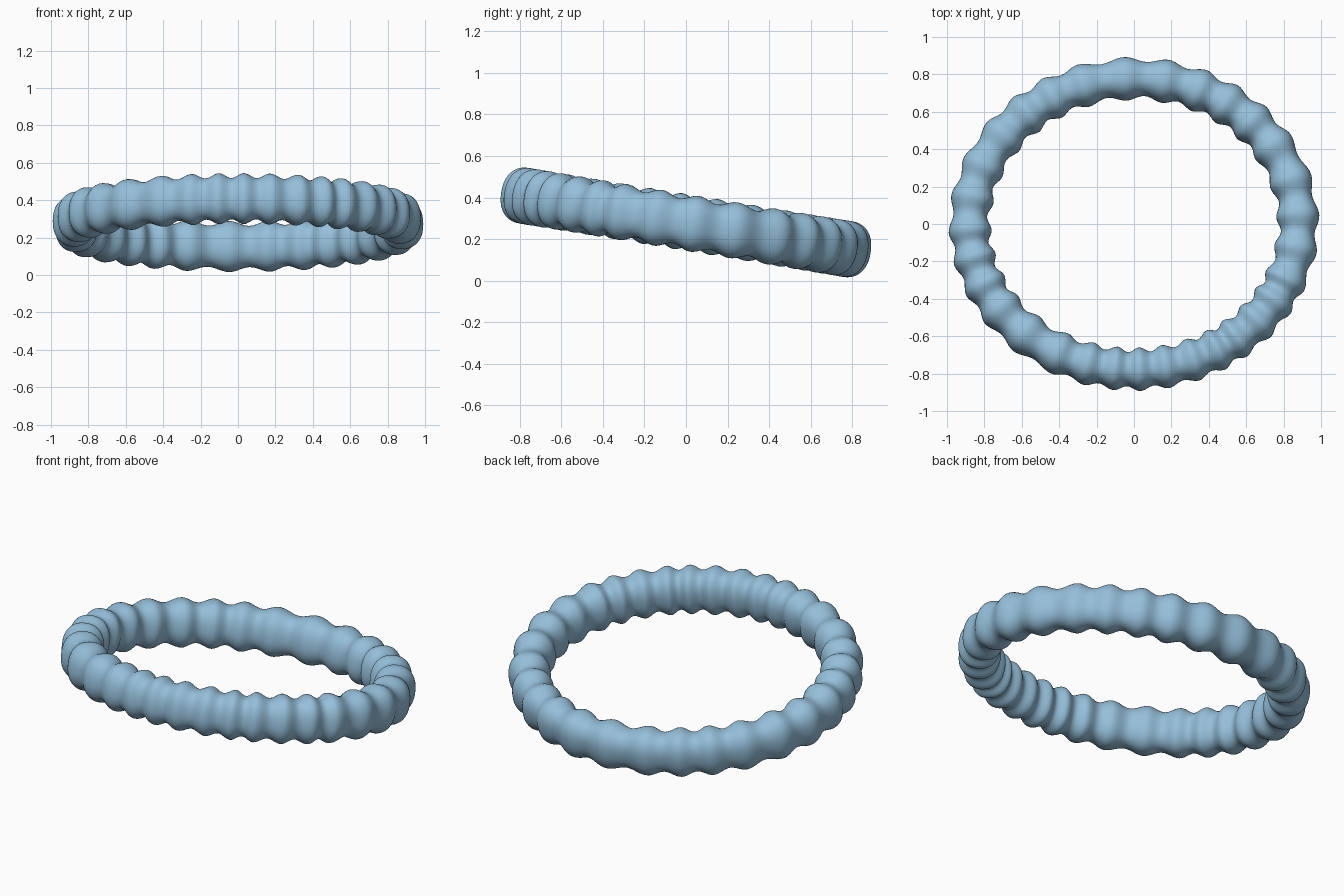
import bpy, bmesh, math
from mathutils import Vector

cube = bpy.data.objects.get("Cube")
if cube:
    bpy.data.objects.remove(cube)

blue = bpy.data.materials.new("pale_blue")
blue.use_nodes = True
blue.diffuse_color = (0.30, 0.52, 0.70, 1)
blue.node_tree.nodes["Principled BSDF"].inputs["Base Color"].default_value = blue.diffuse_color

# Angles of the rib crests around the ring, unevenly spaced
CRESTS = [3, 17, 32, 44, 55.5, 66.5, 79, 93, 108, 120, 131, 143, 157, 170, 183,
          194, 205, 216, 229, 243, 254, 263.5, 272, 281, 291, 300, 308, 318, 328, 337, 350]
STEPS, SIDES = 12, 40
RX, RY, MID, SLOPE = 0.877, 0.777, 0.28, -0.165
up = Vector((0, -SLOPE, 1)).normalized()


def rounded(v):
    """Squarish rounding of a sine or cosine."""
    return math.copysign(abs(v) ** 0.88, v)


def section(angle, swell):
    """Points of one cross-section, standing square to the tilted ring."""
    c, s = math.cos(angle), math.sin(angle)
    centre = Vector((RX * c, RY * s, MID + SLOPE * RY * s))
    along = Vector((-RX * s, RY * c, SLOPE * RY * c)).normalized()
    outward = along.cross(up)
    wide, tall = 0.090 + 0.025 * swell, 0.110 + 0.026 * swell
    for k in range(SIDES):
        a = math.tau * k / SIDES
        yield centre + outward * wide * rounded(math.cos(a)) + up * tall * rounded(math.sin(a))


# Ribbed ring: sections swell at each crest and narrow between crests
bm = bmesh.new()
rings = []
for start, end in zip(CRESTS, CRESTS[1:] + [CRESTS[0] + 360]):
    for i in range(STEPS):
        t = i / STEPS
        swell = 0.5 + 0.5 * math.cos(math.tau * t)
        angle = math.radians(start + (end - start) * t)
        rings.append([bm.verts.new(p) for p in section(angle, swell)])
for n, ring in enumerate(rings):
    following = rings[(n + 1) % len(rings)]
    for k in range(SIDES):
        j = (k + 1) % SIDES
        bm.faces.new((ring[k], ring[j], following[j], following[k]))
bmesh.ops.recalc_face_normals(bm, faces=bm.faces)
for face in bm.faces:
    face.smooth = True

mesh = bpy.data.meshes.new("ribbed_ring")
bm.to_mesh(mesh)
bm.free()
mesh.materials.append(blue)
bpy.context.collection.objects.link(bpy.data.objects.new("ribbed_ring", mesh))
